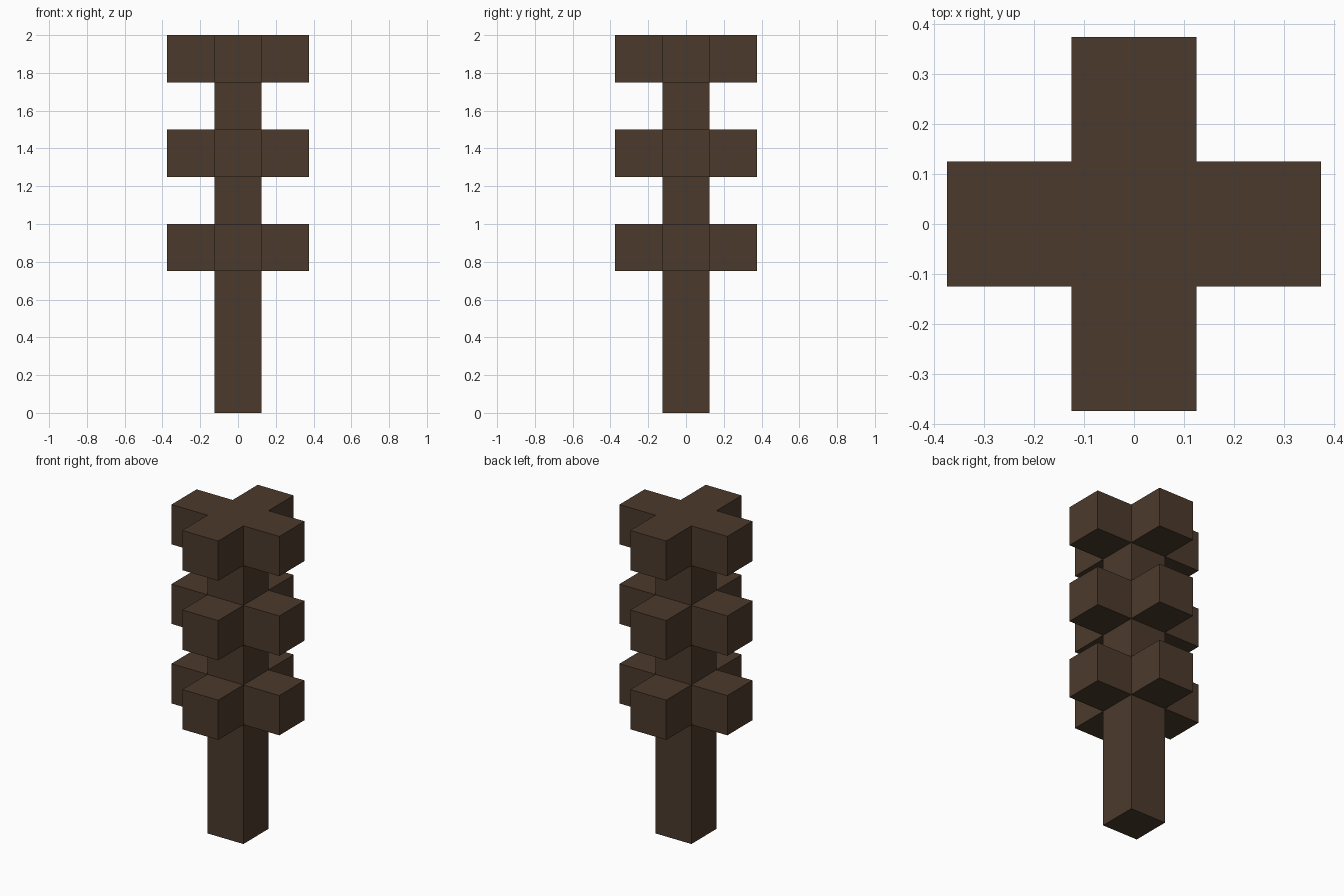
import bpy
import bmesh

if "Cube" in bpy.data.objects:
    bpy.data.objects.remove(bpy.data.objects["Cube"])

HALF = 0.125            # half width of the post
REACH = 0.25            # how far each arm sticks out
LEVELS = [0, 0.75, 1.0, 1.25, 1.5, 1.75, 2.0]
TIERS = (0.875, 1.375, 1.875)   # centre heights of the cross tiers

brown = bpy.data.materials.new("dark brown wood")
brown.diffuse_color = (0.072, 0.042, 0.025, 1)
brown.use_nodes = True
brown.node_tree.nodes["Principled BSDF"].inputs["Base Color"].default_value = brown.diffuse_color

bm = bmesh.new()

# Square post, divided at the top and bottom of every tier
corners = [(-HALF, -HALF), (HALF, -HALF), (HALF, HALF), (-HALF, HALF)]
rings = [[bm.verts.new((x, y, z)) for x, y in corners] for z in LEVELS]
for low, high in zip(rings, rings[1:]):
    for i in range(4):
        j = (i + 1) % 4
        bm.faces.new((low[i], low[j], high[j], high[i]))
bm.faces.new(rings[0][::-1])
bm.faces.new(rings[-1])
bm.normal_update()

# Four arms pulled out of the post at each tier
sides = [f for f in bm.faces if abs(f.normal.z) < 0.5
         and any(abs(f.calc_center_median().z - t) < 0.01 for t in TIERS)]
directions = [f.normal.copy() for f in sides]
ends = bmesh.ops.extrude_discrete_faces(bm, faces=sides)["faces"]
for end, direction in zip(ends, directions):
    bmesh.ops.translate(bm, verts=end.verts, vec=direction * REACH)
bmesh.ops.recalc_face_normals(bm, faces=bm.faces)

mesh = bpy.data.meshes.new("tiered_post")
bm.to_mesh(mesh)
bm.free()
mesh.materials.append(brown)
post = bpy.data.objects.new("tiered_post", mesh)
bpy.context.collection.objects.link(post)
